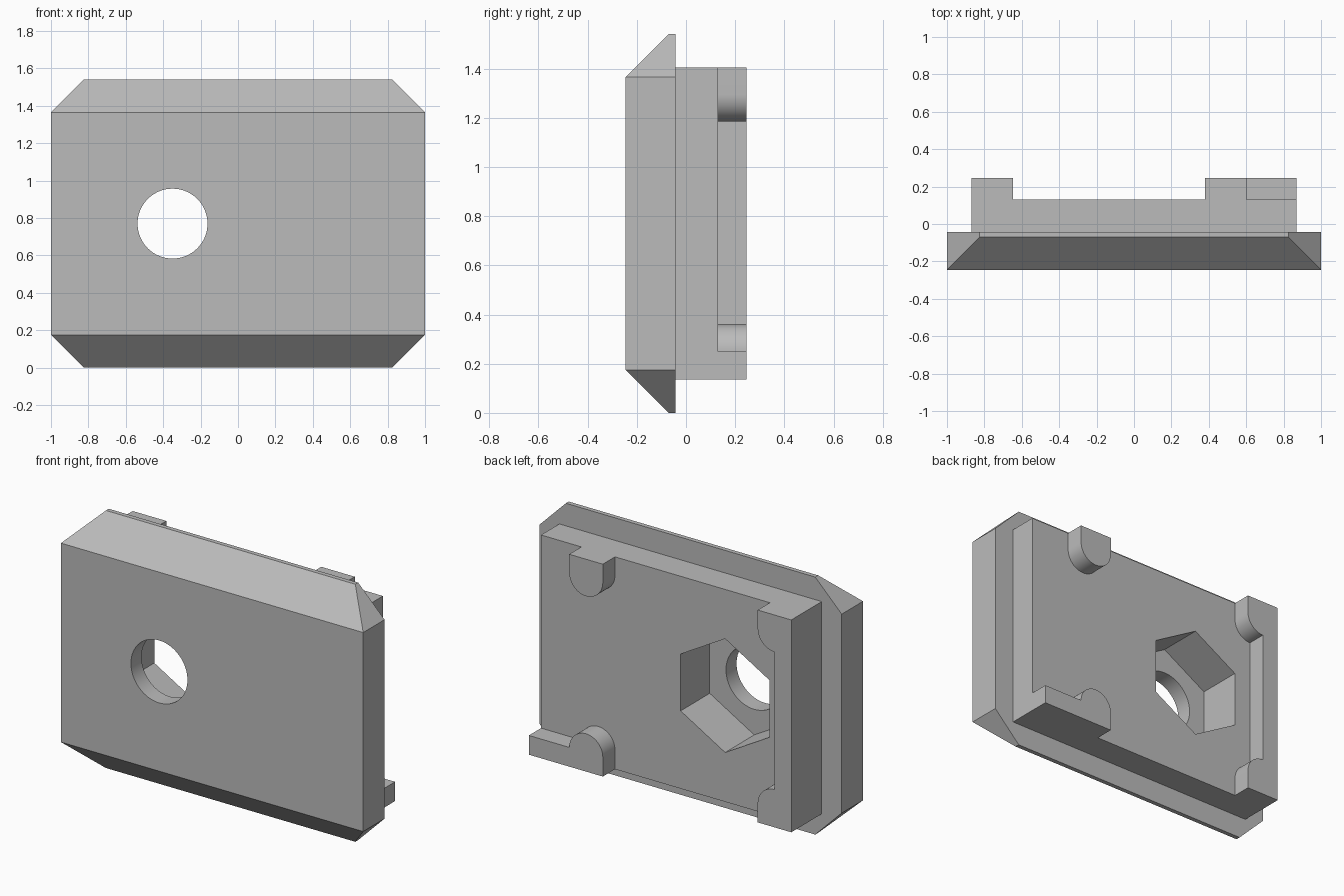
import bpy
import bmesh
from math import cos, sin, radians

cube = bpy.data.objects.get("Cube")
if cube:
    bpy.data.objects.remove(cube, do_unlink=True)

grey = bpy.data.materials.new("plain grey")
grey.use_nodes = True
grey.diffuse_color = (0.5, 0.5, 0.5, 1)
grey.node_tree.nodes["Principled BSDF"].inputs["Base Color"].default_value = (0.5, 0.5, 0.5, 1)

# Depths along y, and the shared heights and widths
FRONT, LIP, SEAM, FLOOR, BACK = -0.245, -0.145, -0.043, 0.13, 0.245
HEIGHT, CHAMFER = 1.54, 0.175
SIDE, LOW, HIGH = 0.868, 0.135, 1.405
TAB_R, TAB_LOW, TAB_HIGH = 0.111, 0.25, 1.295
HOLE_X, HOLE_Z = -0.35, HEIGHT / 2


def arc(cx, cz, r, start, end, steps):
    angles = [radians(start + (end - start) * i / steps) for i in range(steps + 1)]
    return [(cx + r * cos(a), cz + r * sin(a)) for a in angles]


def finish(bm, name):
    bmesh.ops.recalc_face_normals(bm, faces=bm.faces[:])
    mesh = bpy.data.meshes.new(name)
    bm.to_mesh(mesh)
    bm.free()
    mesh.materials.append(grey)
    obj = bpy.data.objects.new(name, mesh)
    bpy.context.collection.objects.link(obj)
    return obj


def prism(name, outline, y0, y1):
    """Extrude an x-z outline from y0 to y1."""
    bm = bmesh.new()
    face = bm.faces.new([bm.verts.new((x, y0, z)) for x, z in outline])
    new = bmesh.ops.extrude_face_region(bm, geom=[face])["geom"]
    moved = [v for v in new if isinstance(v, bmesh.types.BMVert)]
    bmesh.ops.translate(bm, verts=moved, vec=(0, y1 - y0, 0))
    return finish(bm, name)


def activate(obj):
    bpy.ops.object.select_all(action='DESELECT')
    obj.select_set(True)
    bpy.context.view_layer.objects.active = obj


def cut(obj, cutter):
    mod = obj.modifiers.new("cut", 'BOOLEAN')
    mod.operation = 'DIFFERENCE'
    mod.solver = 'EXACT'
    mod.object = cutter
    activate(obj)
    bpy.ops.object.modifier_apply(modifier=mod.name)


# Face plate: clipped corners, with sloped top and bottom front edges
inner = 1 - CHAMFER
lower = [(-1, CHAMFER), (-inner, 0), (inner, 0), (1, CHAMFER)]
outline = lower + [(x, HEIGHT - z) for x, z in reversed(lower)]
bm = bmesh.new()
rear = [bm.verts.new((x, SEAM, z)) for x, z in outline]
fore = [bm.verts.new((x, FRONT if abs(x) == 1 else FRONT + CHAMFER, z)) for x, z in outline]
bm.faces.new(rear)
for ids in ((0, 1, 2, 3), (0, 3, 4, 7), (4, 5, 6, 7)):
    bm.faces.new([fore[i] for i in ids])
for i in range(8):
    j = (i + 1) % 8
    bm.faces.new([rear[i], rear[j], fore[j], fore[i]])
face_plate = finish(bm, "face_plate")

# Rear block
rear_block = prism("rear_block", [(-SIDE, LOW), (SIDE, LOW), (SIDE, HIGH), (-SIDE, HIGH)],
                   SEAM, FLOOR)

# Side rail with a rounded tab at each end
rail_x = TAB_R - SIDE
side_rail = prism(
    "side_rail",
    [(-SIDE, LOW), (rail_x + TAB_R, LOW)]
    + arc(rail_x, TAB_LOW, TAB_R, 0, 90, 16)
    + arc(rail_x, TAB_HIGH, TAB_R, -90, 0, 16)
    + [(rail_x + TAB_R, HIGH), (-SIDE, HIGH)], FLOOR, BACK)

# Round-ended tabs on the other side, the lower one with a ledge
tab_x = 0.49
lower_tab = prism(
    "lower_tab",
    [(SIDE, LOW), (SIDE, TAB_LOW)] + arc(tab_x, TAB_LOW, TAB_R, 0, 180, 32)
    + [(tab_x - TAB_R, LOW)], FLOOR, BACK)
upper_tab = prism(
    "upper_tab",
    [(tab_x - TAB_R, HIGH)] + arc(tab_x, TAB_HIGH, TAB_R, 180, 360, 32)
    + [(tab_x + TAB_R, HIGH)], FLOOR, BACK)

# Hexagonal pocket from the back and round hole through the front
hexagon = arc(HOLE_X, HOLE_Z, 0.34, 30, 390, 6)[:-1]
circle = arc(HOLE_X, HOLE_Z, 0.187, 0, 360, 64)[:-1]
pocket_cutter = prism("pocket_cutter", hexagon, LIP, BACK)
hole_cutter = prism("hole_cutter", circle, FRONT - 0.1, SEAM - 0.02)
cut(rear_block, pocket_cutter)
cut(face_plate, pocket_cutter)
cut(face_plate, hole_cutter)
for helper in (pocket_cutter, hole_cutter):
    bpy.data.objects.remove(helper, do_unlink=True)

# Smooth curved walls, sharp edges elsewhere
for part in (face_plate, rear_block, side_rail, lower_tab, upper_tab):
    activate(part)
    bpy.ops.object.shade_smooth_by_angle(angle=radians(25))
